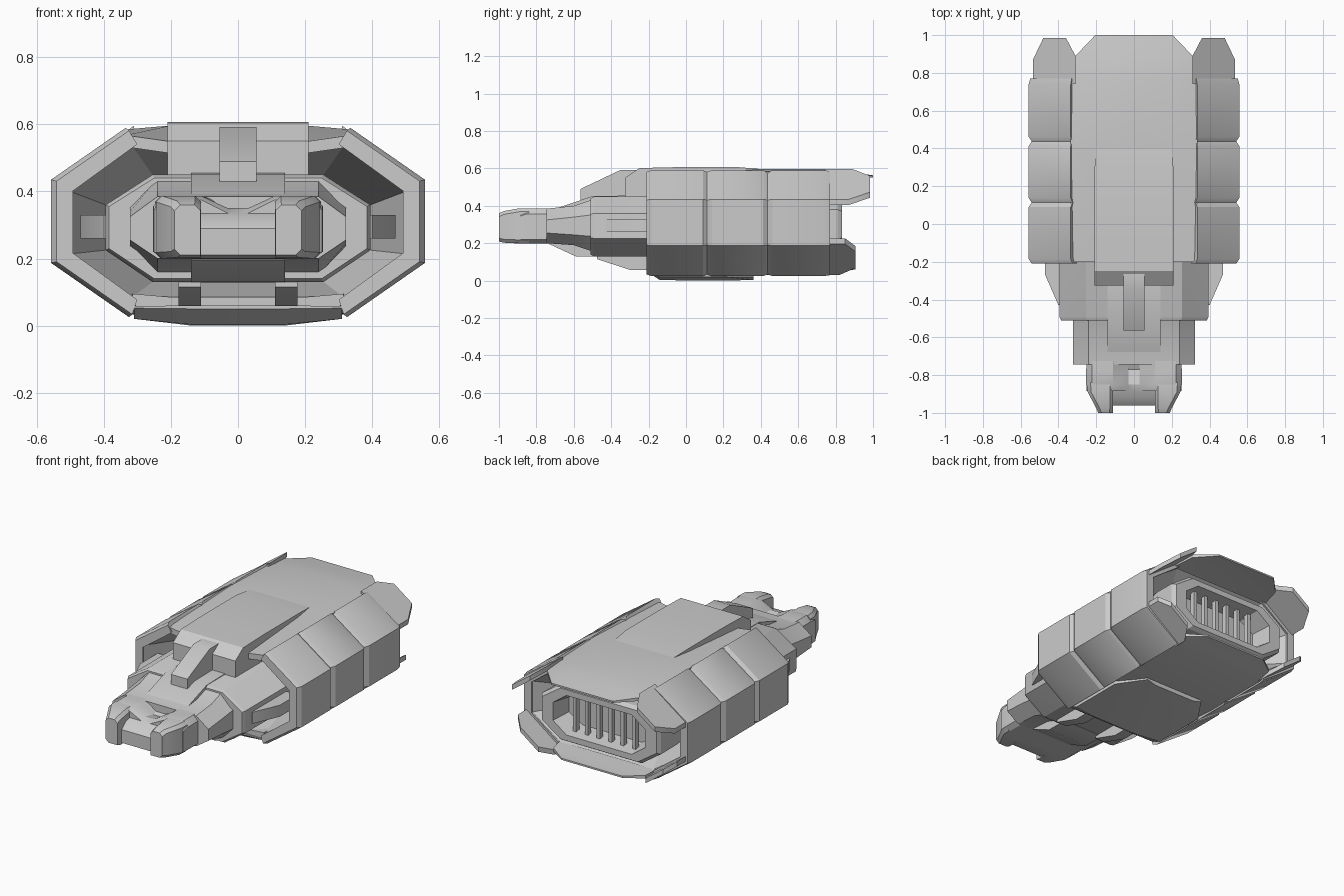
import bpy, bmesh, math

if "Cube" in bpy.data.objects:
    bpy.data.objects.remove(bpy.data.objects["Cube"])


def loft(name, rings, mirror=False, caps=True):
    """Skin (y, [(x, z), ...]) sections; optionally add a mirrored twin."""
    bm = bmesh.new()
    for s in ((1, -1) if mirror else (1,)):
        vs = [[bm.verts.new((s * x, y, z)) for x, z in p] for y, p in rings]
        n = len(vs[0])
        for a, b in zip(vs, vs[1:]):
            for i in range(n):
                bm.faces.new((a[i], a[(i + 1) % n], b[(i + 1) % n], b[i]))
        if caps:
            bm.faces.new(vs[0])
            bm.faces.new(vs[-1])
    return finish(name, bm)


def finish(name, bm):
    bmesh.ops.recalc_face_normals(bm, faces=bm.faces[:])
    me = bpy.data.meshes.new(name)
    bm.to_mesh(me)
    bm.free()
    for p in me.polygons:
        p.use_smooth = True
    me.set_sharp_from_angle(angle=math.radians(28))
    ob = bpy.data.objects.new(name, me)
    bpy.context.collection.objects.link(ob)
    return ob


def sym(half):
    return half + [(-x, z) for x, z in reversed(half)]


def octagon(wt, w, zt, zu, zl, zb):
    return sym([(wt, zt), (w, zu), (w, zl), (wt, zb)])


def box(x0, x1, z0, z1):
    return [(x0, z0), (x1, z0), (x1, z1), (x0, z1)]


def slab(name, xy, height, thick):
    """Mirrored sloping plate: plan outline raised to height(x)."""
    bm = bmesh.new()
    for s in (1, -1):
        a = [bm.verts.new((s * x, y, height(x))) for x, y in xy]
        b = [bm.verts.new((s * x, y, height(x) + thick)) for x, y in xy]
        bm.faces.new(a)
        bm.faces.new(b)
        for i in range(len(xy)):
            j = (i + 1) % len(xy)
            bm.faces.new((a[i], a[j], b[j], b[i]))
    return finish(name, bm)


# side armour, three segments with shallow grooves between them
armour = [(.335, .59), (.558, .435), (.558, .187), (.325, .025),
          (.31, .07), (.507, .213), (.507, .405), (.31, .548)]


def armour_ring(y, s):
    return y, [(x * s, .305 + (z - .305) * s) for x, z in armour]


rings = []
for y in (-.21, .113, .437):
    rings += [armour_ring(y, .97), armour_ring(y + .025, 1), armour_ring(y + .30, 1)]
rings.append(armour_ring(.77, .985))
loft("side_armour", rings, mirror=True)

# funnel walls between the armour and the core, front and back
rim = octagon(.315, .508, .535, .403, .213, .085)
core = octagon(.255, .395, .45, .36, .225, .13)
loft("front_bay_wall", [(-.2, rim), (.12, core)], caps=False)
loft("rear_bay_wall", [(.76, rim), (.62, core)], caps=False)

# core hull with octagonal collar and recessed exhaust
collar = octagon(.27, .40, .47, .38, .22, .13)
throat = octagon(.22, .31, .42, .355, .245, .18)
loft("core_hull", [(-.51, octagon(.25, .385, .44, .355, .23, .14)),
                   (-.49, core), (.60, core), (.68, collar), (.81, collar),
                   (.835, octagon(.26, .385, .455, .37, .23, .145)),
                   (.835, throat), (.71, octagon(.2, .29, .40, .345, .255, .2))])

# exhaust grille bars
for i in range(6):
    x = -.2 + i * .08
    loft("exhaust_bar", [(.755, box(x - .011, x + .011, .18, .42)),
                         (.785, box(x - .011, x + .011, .18, .42))])


# upper hull plate that runs back into the tail flap
def top_ring(y, we, ze, wc, zc, t=.035):
    return y, sym([(wc, zc), (we, ze), (we, ze - t), (wc, zc - t)])


loft("upper_hull", [top_ring(-.2, .335, .568, .21, .55), top_ring(.4, .335, .585, .2, .597),
                    top_ring(.77, .335, .575, .2, .597), top_ring(.89, .31, .57, .2, .58, .02),
                    top_ring(1, .205, .562, .2, .563, .01)])

# raised deck
loft("raised_deck", [(-.325, box(-.21, .21, .42, .55)), (-.25, box(-.21, .21, .42, .602)),
                     (-.05, box(-.21, .21, .42, .607)), (.28, box(-.21, .21, .42, .607)),
                     (.4, box(-.2, .2, .42, .597))])

# dorsal fin in front of the deck
loft("dorsal_fin", [(-.565, box(-.055, .055, .42, .49)), (-.35, box(-.055, .055, .42, .592)),
                    (-.26, box(-.055, .055, .42, .592))])

# belly hull, tail lip and keel plate
loft("belly_hull", [top_ring(-.2, .315, .06, .2, .05, -.035), top_ring(.3, .325, .035, .2, .03, -.05),
                    top_ring(.75, .325, .035, .2, .03, -.05), top_ring(.83, .31, .055, .2, .05, -.02),
                    top_ring(.905, .205, .06, .2, .06, -.01)])
loft("keel_plate", [(-.21, octagon(.14, .31, .06, .058, .052, .05)),
                    (-.14, octagon(.14, .31, .06, .05, .02, .003)),
                    (.2, octagon(.14, .31, .06, .05, .02, 0)),
                    (.36, octagon(.14, .2, .06, .05, .02, .004))])

# tail fins continuing the sloped armour
slab("upper_tail_fin", [(.31, .74), (.31, .89), (.36, .985), (.48, .985), (.535, .87), (.535, .74)],
     lambda x: .582 - (x - .33) * .72, -.03)
slab("lower_tail_fin", [(.31, .74), (.31, .82), (.36, .905), (.48, .905), (.535, .85), (.535, .74)],
     lambda x: .045 + (x - .33) * .74, .03)

# side arms and under struts beside the neck
loft("side_arm", [(-.43, box(.36, .40, .26, .33)), (-.27, box(.36, .47, .26, .33)),
                  (-.1, box(.36, .47, .26, .33))], mirror=True)
loft("under_strut", [(-.475, box(.11, .178, .115, .16)), (-.3, box(.11, .178, .058, .16)),
                     (-.1, box(.11, .178, .058, .16))], mirror=True)

# neck, with sloped ramps above and below
loft("neck", [(-.745, octagon(.24, .322, .385, .325, .255, .2)),
              (-.6, octagon(.24, .322, .40, .34, .245, .19)),
              (-.48, octagon(.24, .322, .44, .355, .235, .15))])
loft("neck_ramp", [(-.69, box(-.14, .14, .3, .388)), (-.50, box(-.14, .14, .3, .452)),
                   (-.3, box(-.14, .14, .3, .455))])
loft("chin_ramp", [(-.73, box(-.14, .14, .195, .25)), (-.59, box(-.14, .14, .13, .25)),
                   (-.45, box(-.14, .14, .128, .25))])


# head: cheeks joined by a dipped brow, then recessed snout and two prongs
def head_ring(y, w, top, dip):
    return y, sym([(.03, dip), (.11, top), (w - .03, top), (w, top - .03), (w, .22), (w - .03, .2)])


loft("head", [head_ring(-.885, .25, .375, .335), head_ring(-.85, .253, .387, .35),
              head_ring(-.77, .253, .387, .33), head_ring(-.70, .25, .387, .36)])
loft("snout", [(-.96, box(-.12, .12, .21, .29)), (-.92, box(-.12, .12, .2, .325)),
               (-.85, box(-.12, .12, .2, .345))])


def prong(y, x0, x1, z0, z1, c=.018):
    return y, [(x0, z0), (x1 - c, z0), (x1, z0 + c), (x1, z1 - c),
               (x1 - c, z1), (x0 + c, z1), (x0, z1 - c)]


loft("jaw_prong", [prong(-1, .112, .19, .21, .36), prong(-.975, .11, .2, .203, .372),
                   prong(-.89, .11, .245, .2, .387), prong(-.84, .11, .248, .2, .387)], mirror=True)
